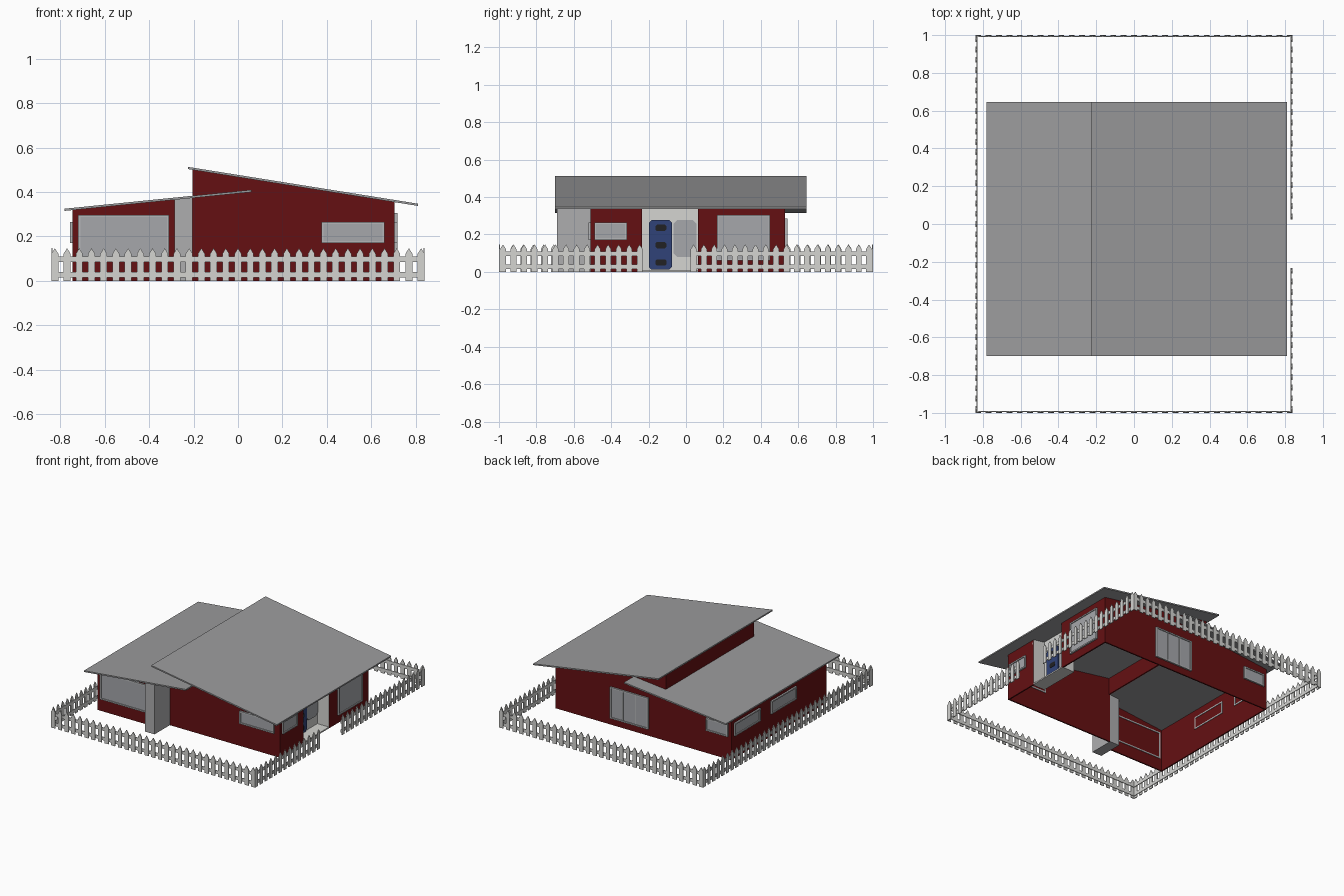
import bpy, bmesh

if "Cube" in bpy.data.objects:
    bpy.data.objects.remove(bpy.data.objects["Cube"])


def material(name, r, g, b):
    m = bpy.data.materials.new(name)
    m.diffuse_color = (r, g, b, 1)
    m.use_nodes = True
    m.node_tree.nodes["Principled BSDF"].inputs["Base Color"].default_value = m.diffuse_color
    return m


RED = material("dark_red_wall", 0.13, 0.005, 0.006)
ROOF = material("roof_grey", 0.33, 0.33, 0.335)
WHITE = material("off_white", 0.66, 0.66, 0.64)
STONE = material("pillar_grey", 0.42, 0.42, 0.43)
GLASS = material("window_grey", 0.38, 0.39, 0.41)
FRAME = material("frame_grey", 0.46, 0.47, 0.48)
BLUE = material("door_blue", 0.03, 0.055, 0.19)
DARK = material("dark_pane", 0.015, 0.015, 0.017)

T = 0.01  # wall and roof thickness


def add_prism(bm, pts, axis, d0, d1):
    """Extrude a profile: axis 'x' takes (y, z) points, axis 'y' takes (x, z)."""
    def place(p, d):
        return (d, p[0], p[1]) if axis == 'x' else (p[0], d, p[1])
    a = [bm.verts.new(place(p, d0)) for p in pts]
    b = [bm.verts.new(place(p, d1)) for p in pts]
    bm.faces.new(a)
    bm.faces.new(b[::-1])
    n = len(pts)
    for i in range(n):
        j = (i + 1) % n
        bm.faces.new((a[i], b[i], b[j], a[j]))


def make(name, mat, prisms):
    bm = bmesh.new()
    for p in prisms:
        add_prism(bm, *p)
    bmesh.ops.recalc_face_normals(bm, faces=bm.faces)
    me = bpy.data.meshes.new(name)
    bm.to_mesh(me)
    bm.free()
    me.materials.append(mat)
    ob = bpy.data.objects.new(name, me)
    bpy.context.collection.objects.link(ob)
    return ob


def rect(a0, a1, z0, z1):
    return [(a0, z0), (a1, z0), (a1, z1), (a0, z1)]


def clipped(a0, a1, z0, z1, c):
    return [(a0 + c, z0), (a1 - c, z0), (a1, z0 + c), (a1, z1 - c),
            (a1 - c, z1), (a0 + c, z1), (a0, z1 - c), (a0, z0 + c)]


def high(x):   # top of the tall roof
    return 0.513 - 0.16 * (x + 0.225)


def low(x):    # top of the low roof
    return 0.325 + 0.101 * (x + 0.78)


def roof_strip(f, x0, x1):
    return [(x0, f(x0) - T), (x1, f(x1) - T), (x1, f(x1)), (x0, f(x0))]


# House outline
L, M, R = -0.745, -0.205, 0.705
FRONT, FRONT_L, BACK = -0.51, -0.59, 0.53
P0, P1, PX = -0.235, 0.065, 0.61   # porch opening and depth


def under(f, x):
    return f(x) - T * 0.9


# Roofs: the low one runs past the tall block outside its walls
make("tall_roof", ROOF, [(roof_strip(high, -0.225, 0.81), 'y', -0.70, 0.645)])
make("low_roof", ROOF, [
    (roof_strip(low, -0.78, M + 0.002), 'y', -0.70, 0.645),
    (roof_strip(low, M, 0.06), 'y', -0.70, FRONT),
    (roof_strip(low, M, 0.06), 'y', BACK, 0.645)])

# Walls
tall_profile = [(M, 0), (R, 0), (R, under(high, R)), (M, under(high, M))]
low_profile = [(L, 0), (M, 0), (M, under(low, M)), (L, under(low, L))]
make("front_wall_tall", RED, [(tall_profile, 'y', FRONT, FRONT + T)])
make("front_wall_low", RED, [(low_profile[:1] + [(-0.26, 0), (-0.26, under(low, -0.26))]
                              + low_profile[3:], 'y', FRONT_L, FRONT_L + T)])
make("back_wall", RED, [([(L, 0), (R, 0), (R, under(high, R)), (M, under(high, M)),
                          (M, under(low, M)), (L, under(low, L))], 'y', BACK - T, BACK)])
make("left_wall", RED, [(rect(FRONT_L, BACK, 0, under(low, L)), 'x', L, L + T)])
make("right_wall", RED, [(rect(FRONT, P0, 0, under(high, R)), 'x', R - T, R),
                         (rect(P1, BACK, 0, under(high, R)), 'x', R - T, R)])
make("clerestory_wall", RED, [(rect(FRONT, BACK, low(M) - T, under(high, M)), 'x', M, M + T)])

# Front pillar
make("front_pillar", STONE, [([(-0.285, 0), (M, 0), (M, under(low, M)),
                               (-0.285, under(low, -0.285))], 'y', -0.69, -0.50)])

# Recessed porch
side = [(PX - T, 0), (R, 0), (R, under(high, R)), (PX - T, under(high, PX - T))]
make("porch_walls", WHITE, [
    (rect(P0, P1, 0, under(high, PX)), 'x', PX - T, PX),
    (side, 'y', P0 - T, P0 + 0.001),
    (side, 'y', P1 - 0.001, P1 + T)])
make("porch_floor", WHITE, [(rect(P0, P1, 0, 0.01), 'x', PX, R)])
make("front_door", BLUE, [(clipped(-0.198, -0.075, 0.012, 0.277, 0.014), 'x', PX, PX + 0.01)])
make("door_panes", DARK, [(clipped(-0.163, -0.105, z - 0.017, z + 0.017, 0.008),
                           'x', PX + 0.01, PX + 0.013) for z in (0.05, 0.143, 0.235)])
make("door_sidelight", GLASS, [(clipped(-0.068, 0.057, 0.08, 0.277, 0.02), 'x', PX, PX + 0.008)])


# Windows: a frame ring through the wall, and a pane on its outside
def window(name, axis, pos, out, a0, a1, z0, z1, panels=1):
    w = 0.01
    d0, d1 = pos - out * 0.014, pos + out * 0.012
    bars = [rect(a0, a1, z0, z0 + w), rect(a0, a1, z1 - w, z1),
            rect(a0, a0 + w, z0 + w, z1 - w), rect(a1 - w, a1, z0 + w, z1 - w)]
    make(name + "_frame", FRAME, [(b, axis, d0, d1) for b in bars])
    make(name + "_pane", GLASS, [(rect(a0 + w, a1 - w, z0 + w, z1 - w),
                                  axis, pos, pos + out * 0.006)])
    if panels > 1:
        step = (a1 - a0) / panels
        make(name + "_mullions", FRAME,
             [(rect(a0 + i * step - 0.004, a0 + i * step + 0.004, z0 + w, z1 - w),
               axis, pos, pos + out * 0.01) for i in range(1, panels)])


window("front_large_window", 'y', FRONT_L, -1, -0.72, -0.31, 0.09, 0.297)
window("front_small_window", 'y', FRONT, -1, 0.375, 0.66, 0.17, 0.265)
window("right_small_window", 'x', R, 1, -0.49, -0.315, 0.17, 0.265)
window("right_large_window", 'x', R, 1, 0.165, 0.45, 0.06, 0.305)
window("back_large_window", 'y', BACK, 1, -0.065, 0.25, 0.05, 0.285, 3)
window("back_small_window", 'y', BACK, 1, -0.72, -0.54, 0.17, 0.265)
window("left_back_window", 'x', L, -1, 0.20, 0.50, 0.17, 0.265)
window("left_middle_window", 'x', L, -1, -0.225, 0.07, 0.17, 0.265)


# Picket fence: pointed pickets outside, two rails inside
def fence(name, axis, pos, out, a0, a1):
    w = 0.031
    n = round((a1 - a0) / 0.0535)
    step = (a1 - a0 - w) / (n - 1)
    inner = pos - out * 0.006
    parts = []
    for i in range(n):
        a = a0 + i * step
        parts.append(([(a, 0), (a + w, 0), (a + w, 0.122), (a + w / 2, 0.147), (a, 0.122)],
                      axis, inner, pos))
    for z in (0.016, 0.086):
        parts.append((rect(a0, a1, z, z + 0.024), axis, inner - out * 0.005, inner))
    make(name, WHITE, parts)


fence("front_fence", 'y', -1, -1, -0.84, 0.84)
fence("back_fence", 'y', 1, 1, -0.84, 0.84)
fence("left_fence", 'x', -0.84, -1, -0.994, 0.994)
fence("right_fence_front", 'x', 0.84, 1, -0.994, -0.232)
fence("right_fence_back", 'x', 0.84, 1, 0.025, 0.994)
